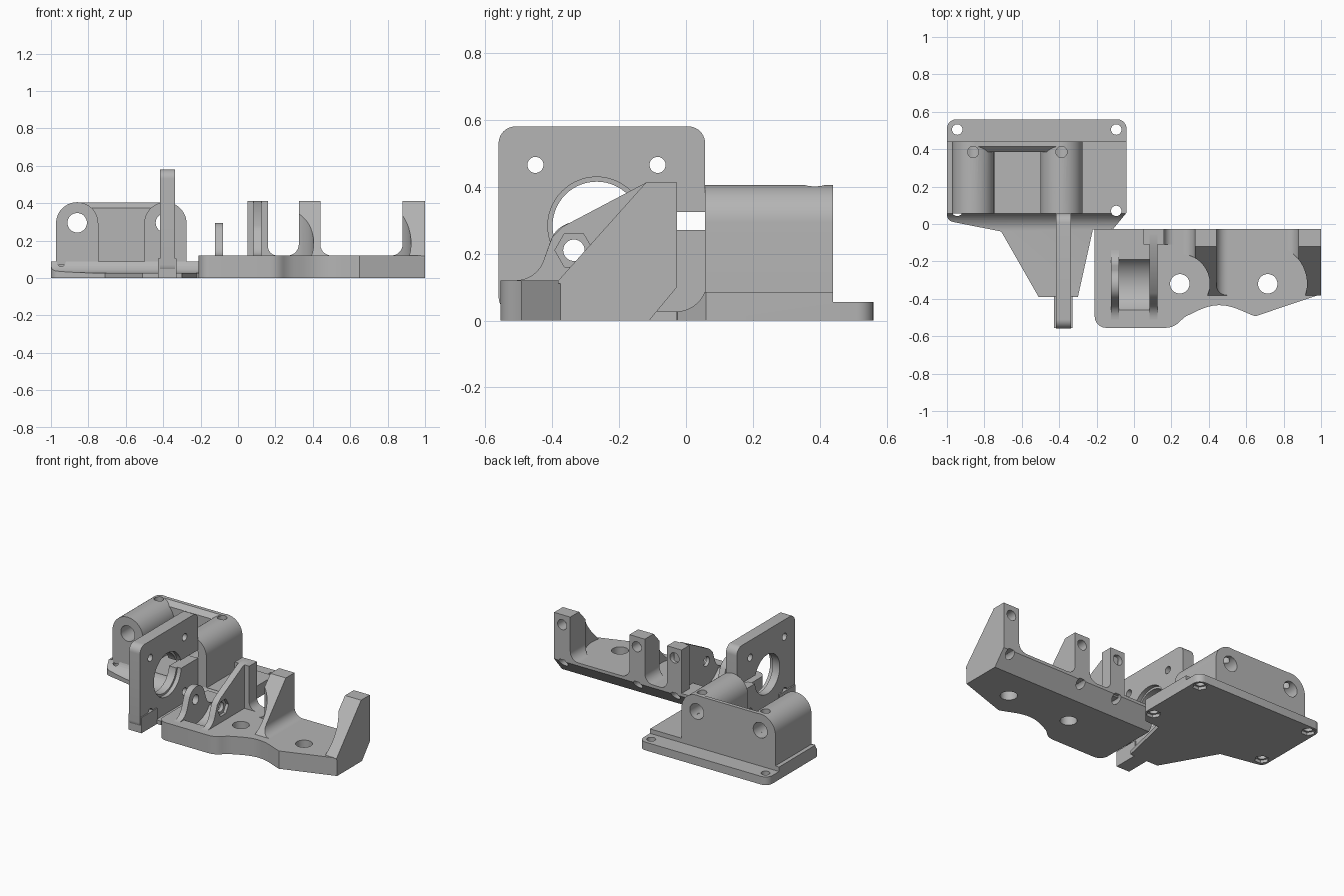
import bpy, bmesh
from math import sin, cos, pi, radians

cube = bpy.data.objects.get("Cube")
if cube:
    bpy.data.objects.remove(cube, do_unlink=True)

grey = bpy.data.materials.new("plain grey")
grey.use_nodes = True
grey.diffuse_color = (0.46, 0.46, 0.46, 1)
grey.node_tree.nodes["Principled BSDF"].inputs["Base Color"].default_value = (0.46, 0.46, 0.46, 1)


def prism(name, pts, axis, a, b):
    """Extrude a 2D outline along an axis from a to b."""
    place = {"x": lambda p, t: (t, p[0], p[1]),
             "y": lambda p, t: (p[0], t, p[1]),
             "z": lambda p, t: (p[0], p[1], t)}[axis]
    bm = bmesh.new()
    low = [bm.verts.new(place(p, a)) for p in pts]
    high = [bm.verts.new(place(p, b)) for p in pts]
    bm.faces.new(low)
    bm.faces.new(high)
    for i in range(len(pts)):
        j = (i + 1) % len(pts)
        bm.faces.new((low[i], low[j], high[j], high[i]))
    bmesh.ops.recalc_face_normals(bm, faces=bm.faces)
    mesh = bpy.data.meshes.new(name)
    bm.to_mesh(mesh)
    bm.free()
    mesh.materials.append(grey)
    obj = bpy.data.objects.new(name, mesh)
    bpy.context.collection.objects.link(obj)
    return obj


def arc(u, v, r, start, end, n=10):
    return [(u + r * cos(radians(start + (end - start) * i / n)),
             v + r * sin(radians(start + (end - start) * i / n))) for i in range(n + 1)]


def circle(u, v, r, n=40):
    return arc(u, v, r, 0, 360 - 360 / n, n - 1)


def rect(u0, u1, v0, v1):
    return [(u0, v0), (u1, v0), (u1, v1), (u0, v1)]


def rounded(u0, u1, v0, v1, r):
    return (arc(u1 - r, v1 - r, r, 0, 90) + arc(u0 + r, v1 - r, r, 90, 180)
            + arc(u0 + r, v0 + r, r, 180, 270) + arc(u1 - r, v0 + r, r, 270, 360))


def combine(obj, tool, operation="DIFFERENCE"):
    """Bake a boolean and discard the tool."""
    mod = obj.modifiers.new("shape", "BOOLEAN")
    mod.operation, mod.object, mod.solver = operation, tool, "EXACT"
    graph = bpy.context.evaluated_depsgraph_get()
    mesh = bpy.data.meshes.new_from_object(obj.evaluated_get(graph))
    obj.modifiers.clear()
    obj.data = mesh
    bpy.data.objects.remove(tool, do_unlink=True)


def drill(obj, u, v, r, axis, a, b, sides=40):
    combine(obj, prism("drill", circle(u, v, r, sides), axis, a, b))


# Carriage base: outline crossed with its stepped, filleted side profile
outline = (arc(-0.95, 0.51, 0.05, 180, 90, 6) + arc(-0.09, 0.51, 0.05, 90, 0, 6)
           + [(-0.04, 0.06), (-0.11, -0.025), (-0.22, -0.03), (-0.3, -0.39),
              (-0.51, -0.39), (-0.71, -0.04)] + arc(-0.96, 0.05, 0.04, 260, 180, 6))
side = ([(-0.5, 0), (0.6, 0), (0.6, 0.055), (0.44, 0.055), (0.44, 0.085), (0.057, 0.085)]
        + arc(-0.03, 0.12, 0.093, -20, -90, 8) + [(-0.5, 0.027)])
carriage_base = prism("carriage_base", outline, "z", -0.01, 0.2)
combine(carriage_base, prism("side", side, "x", -1.1, 0.1), "INTERSECT")
for x in (-0.945, -0.095):
    for y in (0.505, 0.07):
        drill(carriage_base, x, y, 0.028, "z", -0.1, 0.2)
        drill(carriage_base, x, y, 0.045, "z", -0.1, 0.02, 6)

# Twin rod holders joined by a rear wall
holder_x = (-0.86, -0.388)
wall = [(0.44, 0.07), (0.44, 0.403), (0.415, 0.403), (0.385, 0.373), (0.385, 0.07)]
rear_wall = prism("rear_wall", wall, "x", holder_x[0], holder_x[1])
for x in holder_x:
    shape = [(x - 0.113, 0.07), (x + 0.113, 0.07)] + arc(x, 0.292, 0.113, 0, 180, 24)
    combine(rear_wall, prism("holder", shape, "y", 0.057, 0.44), "UNION")
for x in holder_x:
    drill(rear_wall, x, 0.295, 0.052, "y", 0, 0.5)
    drill(rear_wall, x, 0.385, 0.03, "z", 0.25, 0.5)
rear_wall.name = "rod_holders"

# Upright motor plate with bore, bolt holes and clamping slot
motor_plate = prism("motor_plate", rounded(-0.56, 0.057, 0.02, 0.58, 0.05), "x", -0.418, -0.337)
drill(motor_plate, -0.267, 0.283, 0.132, "x", -0.5, -0.2, 56)
drill(motor_plate, -0.267, 0.283, 0.146, "x", -0.365, -0.2, 56)
for y in (-0.45, -0.085):
    for z in (0.1, 0.465):
        drill(motor_plate, y, z, 0.024, "x", -0.5, -0.2)
combine(motor_plate, prism("slot", rect(-0.15, 0.1, 0.27, 0.325), "x", -0.5, -0.2))
prism("plate_foot", rect(-0.555, -0.385, 0, 0.105), "x", -0.427, -0.33)

# Mount base with a waved front edge and a bevelled rear underside
wave = [(0.25 + 0.4 * t / 16, -0.505 + 0.065 * sin(pi * t / 16) ** 1.2 + 0.012 * t / 16)
        for t in range(17)]
plan = ([(-0.21, -0.027)] + arc(-0.15, -0.495, 0.06, 180, 270, 8)
        + arc(0.17, -0.455, 0.1, 270, 320, 6) + wave[1:] + [(1, -0.375), (1, -0.027)])
wave_side = [(-0.6, 0), (-0.11, 0), (-0.027, 0.1), (-0.027, 0.12), (-0.6, 0.12)]
mount_base = prism("mount_base", plan, "z", -0.1, 0.3)
combine(mount_base, prism("bevel", wave_side, "x", -0.5, 1.2), "INTERSECT")
drill(mount_base, -0.325, 0.21, 0.162, "x", -0.08, 0.082, 64)
hole_x = (0.245, 0.715)
for x in hole_x:
    drill(mount_base, x, -0.32, 0.052, "z", -0.1, 0.3)

# Two sloping posts with filleted feet, hollowed around the bolt heads
wedge = [(-0.027, 0.11), (-0.027, 0.412), (-0.12, 0.412), (-0.383, 0.118), (-0.383, 0.11)]
middle = ([(0.265, 0.11)] + arc(0.265, 0.18, 0.06, -90, 0) + [(0.325, 0.45), (0.44, 0.45)]
          + arc(0.5, 0.18, 0.06, 180, 270) + [(0.5, 0.11)])
end = [(0.82, 0.11)] + arc(0.82, 0.18, 0.06, -90, 0) + [(0.88, 0.45), (1, 0.45), (1, 0.11)]
posts = [(prism("middle_post", middle, "y", -0.5, 0.1), hole_x[0], 0.16, 0.385),
         (prism("end_post", end, "y", -0.5, 0.1), hole_x[1], 0.21, 0.94)]
for post, x, r, _ in posts:
    combine(post, prism("wedge", wedge, "x", 0, 1.1), "INTERSECT")
    drill(post, x, -0.32, r, "z", 0, 0.6, 64)

# Low ear and tall ear that carry the idler axle
foot = arc(-0.51, 0.21, 0.09, -90, -25, 8)
back_foot = arc(-0.14, 0.21, 0.09, 205, 270, 8)
low_ear = prism("low_ear", [(-0.51, 0.1)] + foot + arc(-0.325, 0.21, 0.085, 155, 25, 16)
                + back_foot + [(-0.14, 0.1)], "x", -0.122, -0.08)
tall_ear = prism("tall_ear", [(-0.53, 0.1)] + foot + [(-0.4, 0.25), (-0.37, 0.28)]
                 + [(-0.12, 0.412), (-0.05, 0.412), (-0.05, 0.1)], "x", 0.082, 0.125)
ear_post = prism("ear_post", [(0.052, 0.11), (0.052, 0.412), (0.16, 0.412)]
                 + arc(0.21, 0.17, 0.05, 180, 270) + [(0.21, 0.11)], "y", -0.11, -0.027)
drill(low_ear, -0.335, 0.21, 0.032, "x", -0.3, 0.3)
drill(tall_ear, -0.335, 0.21, 0.032, "x", 0, 0.3)
drill(tall_ear, -0.335, 0.21, 0.057, "x", 0.105, 0.3, 6)

# Rear fixing holes in each post and in the base below it
for post, x in [(p[0], p[3]) for p in posts] + [(ear_post, 0.105)]:
    drill(post, x, 0.345, 0.034, "y", -0.1, 0.1)
    drill(mount_base, x, 0.085, 0.03, "y", -0.14, 0.1)

# Smooth the curved walls, keep the edges crisp
bpy.ops.object.select_all(action="DESELECT")
for obj in bpy.context.collection.objects:
    if obj.type == "MESH":
        obj.select_set(True)
        bpy.context.view_layer.objects.active = obj
bpy.ops.object.shade_smooth_by_angle(angle=radians(30))
